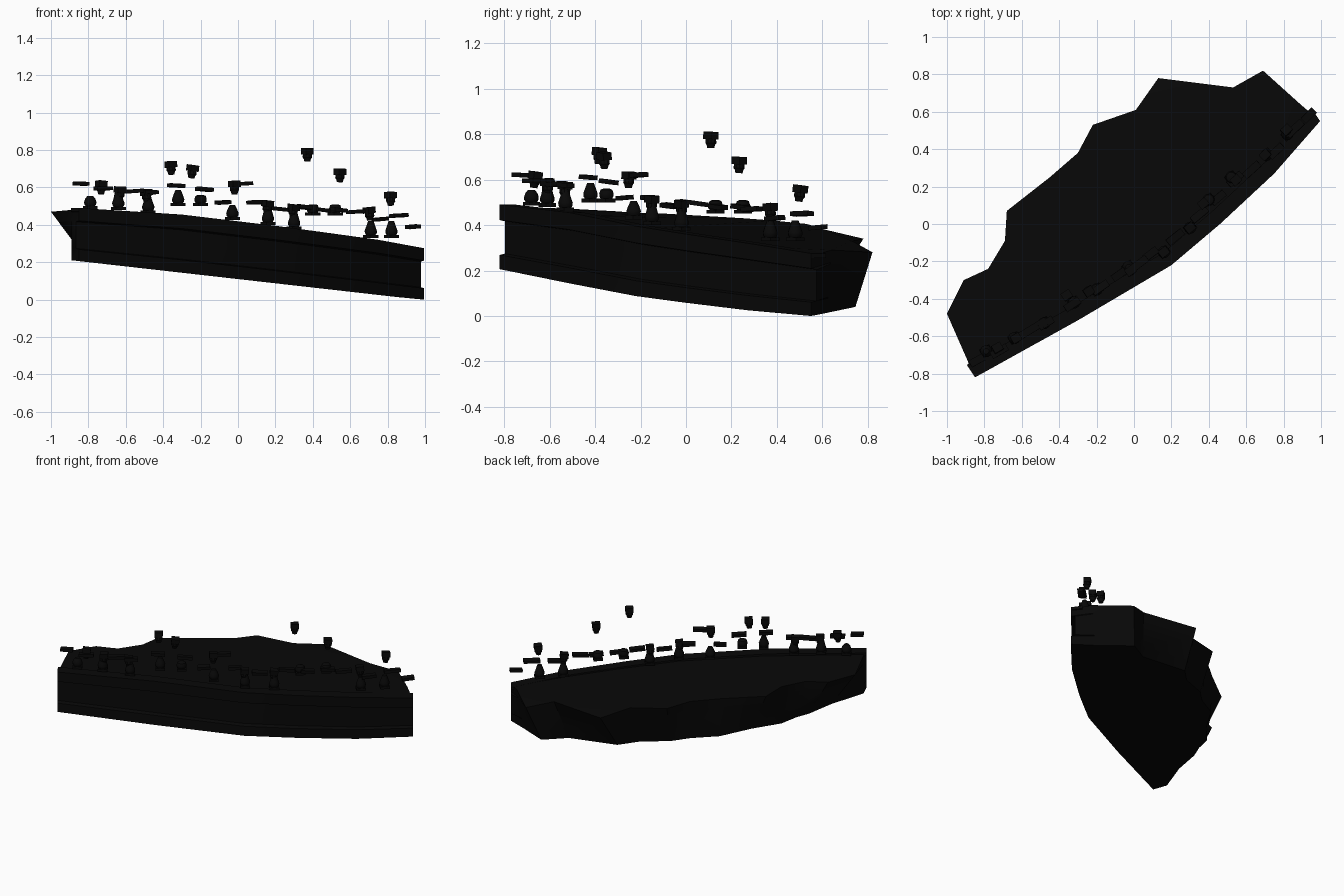
import bpy, bmesh, math, random
from mathutils import Matrix, Vector

random.seed(4)
cube = bpy.data.objects.get("Cube")
if cube:
    bpy.data.objects.remove(cube)

stone = bpy.data.materials.new("black_stone")
stone.use_nodes = True
colour = (0.0025, 0.0025, 0.0025, 1)
stone.diffuse_color = colour
bsdf = next(n for n in stone.node_tree.nodes if n.type == "BSDF_PRINCIPLED")
bsdf.inputs["Base Color"].default_value = colour


def finish(name, bm):
    bmesh.ops.recalc_face_normals(bm, faces=bm.faces)
    mesh = bpy.data.meshes.new(name)
    bm.to_mesh(mesh)
    bm.free()
    mesh.materials.append(stone)
    obj = bpy.data.objects.new(name, mesh)
    bpy.context.collection.objects.link(obj)
    bpy.ops.object.select_all(action="DESELECT")
    obj.select_set(True)
    bpy.context.view_layer.objects.active = obj
    bpy.ops.object.shade_smooth_by_angle(angle=math.radians(35))
    return obj


def loft(bm, rings, closed=True):
    rows = [[bm.verts.new(p) for p in ring] for ring in rings]
    n = len(rows[0])
    for a, b in zip(rows, rows[1:]):
        for i in range(n if closed else n - 1):
            j = (i + 1) % n
            bm.faces.new((a[i], a[j], b[j], b[i]))
    return rows


# Moulded front wall: x, y, top z
front = [(-.85, -.82, .49), (-.3, -.515, .455), (.2, -.22, .395),
         (.46, 0, .36), (.75, .27, .32), (.995, .55, .275)]
# Ragged rear cliff: top x, y, z and foot x, y
back = [(.89, .64, .29, .85, .62), (.69, .82, .28, .62, .745), (.53, .73, .33, .47, .65),
        (.13, .78, .34, .1, .63), (.01, .61, .38, 0, .53), (-.22, .53, .405, -.19, .44),
        (-.3, .38, .42, -.28, .35), (-.45, .25, .43, -.44, .25), (-.68, .07, .44, -.56, .06),
        (-.69, -.09, .45, -.69, -.09), (-.78, -.24, .455, -.72, -.22),
        (-.91, -.3, .46, -.76, -.3), (-1, -.48, .47, -.8, -.5),
        (-.89, -.73, .48, -.89, -.73)]
inward = Vector((-.55, .83, 0))
# Each level: height share and front recess
levels = [(0, 0), (.22, 0), (.24, .03), (.74, .03), (.76, 0), (.95, 0)]


def floor_z(x):
    return max(0, .11 - .113 * x)


bm = bmesh.new()
rings = []
for share, recess in levels:
    ring = []
    for x, y, z in front:
        low = floor_z(x)
        ring.append(Vector((x, y, low + (z - low) * share)) + inward * recess)
    for x, y, z, foot_x, foot_y in back:
        foot = Vector((foot_x, foot_y, floor_z(foot_x)))
        ring.append(foot.lerp(Vector((x, y, z)), share / levels[-1][0]))
    rings.append(ring)
rows = loft(bm, rings)
caps = [bm.faces.new(rows[0]), bm.faces.new(rows[-1])]
bmesh.ops.triangulate(bm, faces=caps)
finish("terrace_body", bm)

# Low coping along the wall head
bm = bmesh.new()
section = [(0, -.02), (0, 0), (.08, 0), (.08, -.02)]
rows = loft(bm, [[Vector(p) + inward * o + Vector((0, 0, h)) for o, h in section] for p in front])
bm.faces.new(rows[0])
bm.faces.new(rows[-1])
finish("wall_coping", bm)


def block(bm, size, matrix):
    bmesh.ops.create_cube(bm, size=1, matrix=matrix @ Matrix.Diagonal((*size, 1)))


def turned(bm, profile, matrix, sides=10):
    rows = loft(bm, [[matrix @ Vector((r * math.cos(math.tau * i / sides),
                                       r * math.sin(math.tau * i / sides), z))
                      for i in range(sides)] for r, z in profile])
    bm.faces.new(rows[0])
    bm.faces.new(rows[-1])


def wall_angle(x):
    return .5 + .16 * (x + .85)


def placed(x, y, z, tilt=0):
    turn = Matrix.Rotation(wall_angle(x), 4, "Z")
    lean = Matrix.Rotation(random.uniform(-tilt, tilt), 4, "Y")
    roll = Matrix.Rotation(random.uniform(-tilt, tilt), 4, "X")
    return Matrix.Translation((x, y, z)) @ turn @ lean @ roll


# Broken baluster stumps: x, y, base z, height
stumps = [(-.79, -.68, .485, .07), (-.64, -.61, .48, .11), (-.48, -.53, .46, .09),
          (-.32, -.42, .5, .085), (-.2, -.35, .5, .06), (-.03, -.23, .425, .08),
          (.16, -.15, .4, .1), (.3, -.02, .375, .1), (.4, .13, .45, .06),
          (.52, .25, .45, .06), (.71, .37, .33, .09), (.82, .48, .33, .09)]
for i, (x, y, z, h) in enumerate(stumps):
    bm = bmesh.new()
    m = placed(x, y, z)
    block(bm, (.062, .052, .016), m @ Matrix.Translation((0, 0, .008)))
    turned(bm, [(.026, .016), (.032, .026), (.033, .038), (.027, .055), (.015, h)], m)
    finish(f"baluster_stump_{i + 1}", bm)

# Loose baluster heads: x, y, top z
heads = [(-.73, -.66, .635), (-.63, -.61, .605), (-.49, -.53, .59), (-.36, -.38, .74),
         (-.24, -.36, .72), (-.02, -.25, .635), (.16, -.15, .53), (.3, -.02, .51),
         (.37, .11, .81), (.545, .235, .7), (.7, .37, .495), (.815, .505, .575)]
for i, (x, y, z) in enumerate(heads):
    bm = bmesh.new()
    m = placed(x, y, z, .12)
    block(bm, (.052, .045, .033), m @ Matrix.Translation((0, 0, -.0165)))
    turned(bm, [(.024, -.033), (.025, -.05), (.019, -.058), (.016, -.072)], m)
    finish(f"baluster_head_{i + 1}", bm)

# Shattered handrail pieces: x, y, z
rails = [(-.84, -.73, .62), (-.72, -.68, .595), (-.56, -.57, .58), (-.47, -.53, .575),
         (-.33, -.43, .61), (-.18, -.34, .59), (-.08, -.27, .52), (.03, -.21, .62),
         (.09, -.16, .52), (.22, -.07, .485), (.35, .05, .495), (.45, .14, .48),
         (.54, .24, .48), (.63, .29, .47), (.76, .39, .43), (.86, .51, .45),
         (.935, .58, .39)]
for i, spot in enumerate(rails):
    bm = bmesh.new()
    block(bm, (random.uniform(.08, .11), .04, .02), placed(*spot, .1))
    finish(f"handrail_piece_{i + 1}", bm)
